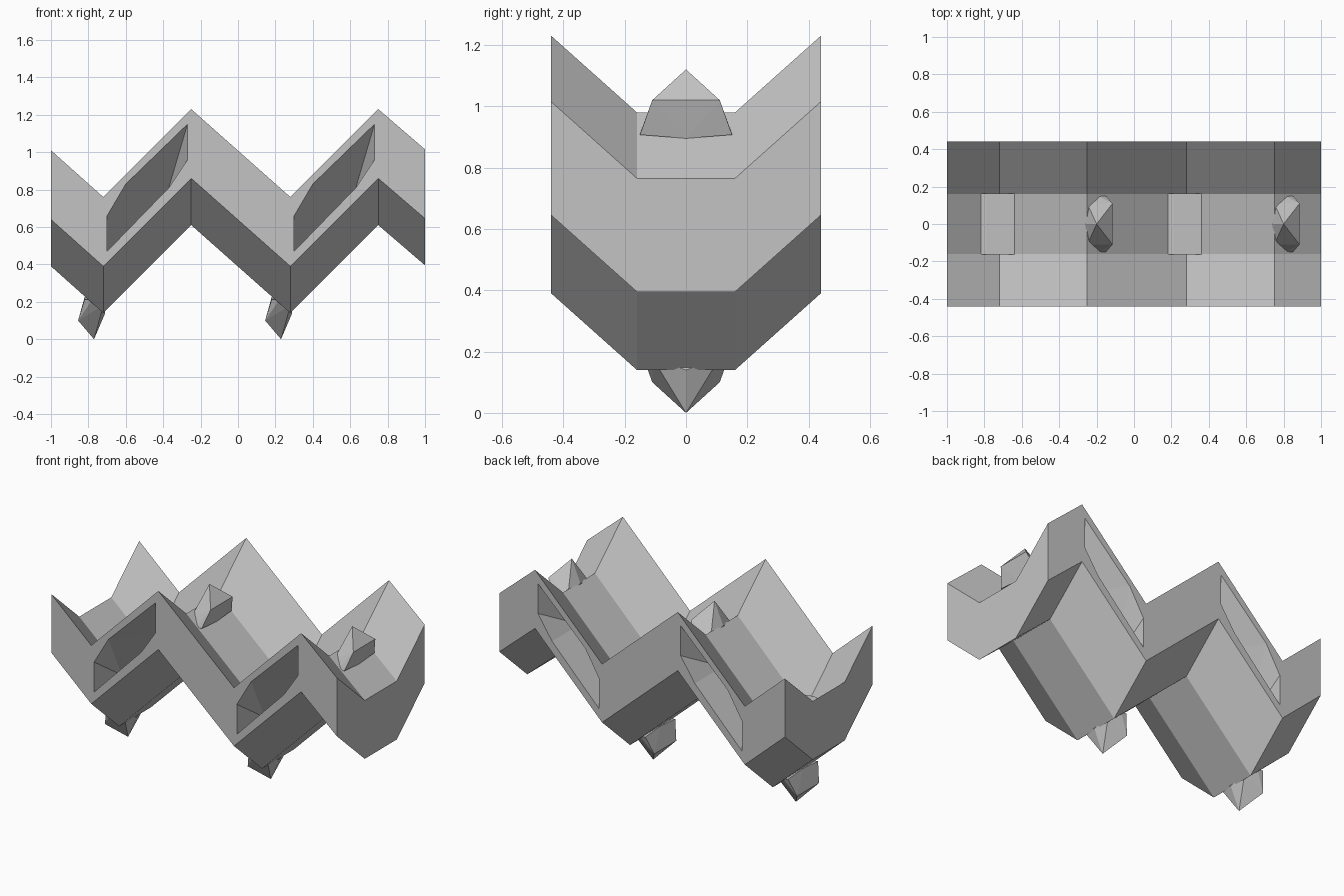
import bpy, bmesh
from mathutils import Vector

cube = bpy.data.objects.get("Cube")
if cube:
    bpy.data.objects.remove(cube, do_unlink=True)

grey = bpy.data.materials.new("plain grey")
grey.use_nodes = True
colour = (0.55, 0.55, 0.55, 1)
grey.diffuse_color = colour
grey.node_tree.nodes["Principled BSDF"].inputs["Base Color"].default_value = colour


def finish(name, bm):
    bmesh.ops.recalc_face_normals(bm, faces=bm.faces)
    mesh = bpy.data.meshes.new(name)
    bm.to_mesh(mesh)
    bm.free()
    mesh.materials.append(grey)
    obj = bpy.data.objects.new(name, mesh)
    bpy.context.scene.collection.objects.link(obj)
    return obj


def hull(name, points):
    bm = bmesh.new()
    for p in points:
        bm.verts.new(p)
    result = bmesh.ops.convex_hull(bm, input=bm.verts)
    loose = [v for v in bm.verts if not v.link_faces]
    bmesh.ops.delete(bm, geom=loose, context='VERTS')
    bmesh.ops.dissolve_limit(bm, angle_limit=0.01, verts=bm.verts, edges=bm.edges)
    return finish(name, bm)


# Zigzag trough: a channel section swept along a zigzag
zigzag = [(-1, 1.01), (-0.72, 0.76), (-0.25, 1.23), (0.28, 0.76), (0.75, 1.23), (1, 1.015)]
channel = [(-0.44, 0), (-0.16, -0.25), (0.16, -0.25), (0.44, 0)]
thick = 0.37
section = channel + [(y, z - thick) for y, z in reversed(channel)]
bm = bmesh.new()
rings = [[bm.verts.new((x, y, top + z)) for y, z in section] for x, top in zigzag]
n = len(section)
for a, b in zip(rings, rings[1:]):
    for i in range(n):
        j = (i + 1) % n
        bm.faces.new((a[i], a[j], b[j], b[i]))
for ring in (rings[0], rings[-1]):
    for i in range(3):
        bm.faces.new((ring[i], ring[i + 1], ring[n - 2 - i], ring[n - 1 - i]))
body = finish("zigzag_trough", bm)

# Wedge shaped side pockets on every rising stretch
slot = [(-0.70, 0.66), (-0.60, 0.83), (-0.27, 1.15), (-0.27, 0.96), (-0.37, 0.81), (-0.70, 0.47)]
inner = [slot[4], slot[5]]
for shift in (0, 1):
    for side in (-1, 1):
        pts = [(x + shift, side * y, z) for y in (0.44, 0.48) for x, z in slot]
        pts += [(x + shift, side * 0.16, z) for x, z in inner]
        cutter = hull("pocket_cutter", pts)
        cut = body.modifiers.new("pocket", 'BOOLEAN')
        cut.operation = 'DIFFERENCE'
        cut.solver = 'EXACT'
        cut.object = cutter
        cutter.hide_render = True
        cutter.hide_set(True)

# Apply the pockets and remove the cutters
bpy.context.view_layer.update()
cut_mesh = bpy.data.meshes.new_from_object(body.evaluated_get(bpy.context.evaluated_depsgraph_get()))
body.modifiers.clear()
body.data = cut_mesh
for obj in [o for o in bpy.data.objects if o.name.startswith("pocket_cutter")]:
    bpy.data.objects.remove(obj, do_unlink=True)

# Faceted pegs at both ends of each rising stretch
peg = [(-0.20, 0, 1.12), (-0.15, 0, 0.895), (-0.26, 0, 0.98)]
for s in (-1, 1):
    peg += [(-0.115, s * 0.11, 1.02), (-0.15, s * 0.15, 0.907),
            (-0.19, s * 0.15, 0.91), (-0.25, s * 0.11, 0.94)]
middle = Vector((-0.485, 0, 0.56))
for shift in (0, 1):
    offset = Vector((shift, 0, 0))
    hull("upper_peg", [Vector(p) + offset for p in peg])
    hull("lower_peg", [2 * middle - Vector(p) + offset for p in peg])
    # Low step filling the valley floor
    step = [(-0.82, 0.596), (-0.785, 0.61), (-0.64, 0.592), (-0.72, 0.50)]
    hull("valley_step", [(x + shift, y, z) for x, z in step for y in (-0.163, 0.163)])
